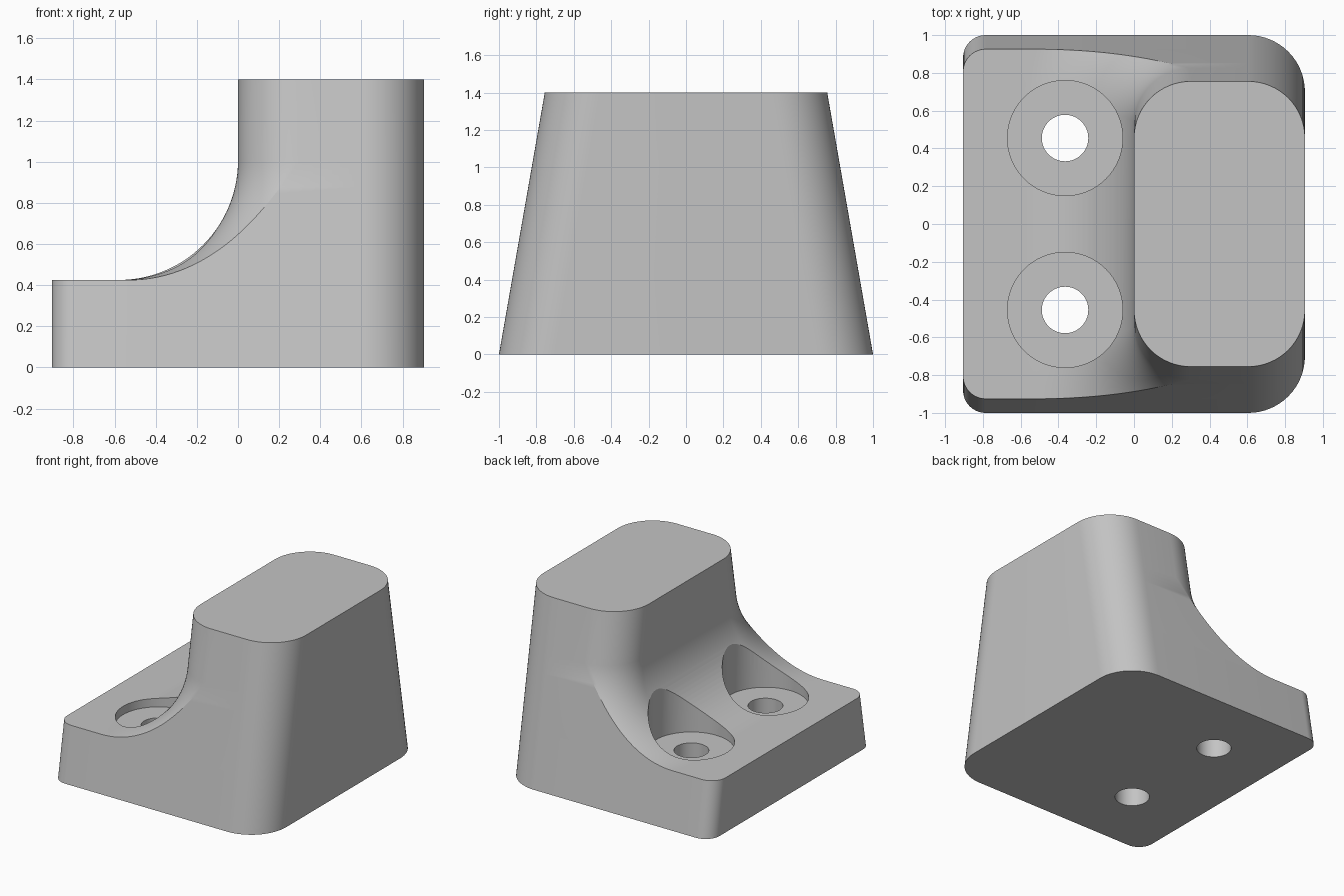
import bpy, bmesh, math
from math import cos, sin, pi, radians

cube = bpy.data.objects.get("Cube")
if cube:
    bpy.data.objects.remove(cube, do_unlink=True)

HALF_X = 0.905      # half length
HEIGHT = 1.4
PLATE_Z = 0.425     # top of the mounting plate
CORNER = 0.3        # upright corner radius
PLATE_CORNER = 0.12
FILLET = 0.58
SEG = 16

grey = bpy.data.materials.new("plain grey")
grey.use_nodes = True
colour = (0.55, 0.55, 0.55, 1)
grey.diffuse_color = colour
grey.node_tree.nodes["Principled BSDF"].inputs["Base Color"].default_value = colour


def half_width(z):
    return 1 - 0.175 * z


def arc(cx, cy, r, a0, a1):
    steps = [a0 + (a1 - a0) * i / SEG for i in range(SEG + 1)]
    return [(cx + r * cos(a), cy + r * sin(a)) for a in steps]


def outline(z, flare=None):
    """Plate outline, or the upright's outline widened by the fillet flare."""
    h = half_width(z)
    right = arc(HALF_X - CORNER, h - CORNER, CORNER, 0, pi / 2)
    if flare is None:
        left = arc(PLATE_CORNER - HALF_X, h - PLATE_CORNER, PLATE_CORNER, pi / 2, pi)
    else:
        r = CORNER + flare
        left = arc(CORNER, h - CORNER, r, pi - math.asin(min(1, CORNER / r)), pi)
    half = right + left
    return [(x, y, z) for x, y in half] + [(x, -y, z) for x, y in reversed(half)]


# Tapered body: plate, concave fillet and upright, lofted from outlines
rings = [outline(0), outline(PLATE_Z)]
for i in range(29):
    t = pi / 2 * i / 28
    rings.append(outline(PLATE_Z + FILLET * (1 - cos(t)), FILLET * (1 - sin(t))))
rings.append(outline(HEIGHT, 0))

bm = bmesh.new()
loops = [[bm.verts.new(p) for p in ring] for ring in rings]
count = len(loops[0])
for low, high in zip(loops, loops[1:]):
    for i in range(count):
        j = (i + 1) % count
        bm.faces.new((low[i], low[j], high[j], high[i]))
bm.faces.new(loops[0][::-1])
bm.faces.new(loops[-1])
bmesh.ops.remove_doubles(bm, verts=bm.verts, dist=0.0002)
bmesh.ops.recalc_face_normals(bm, faces=bm.faces)
mesh = bpy.data.meshes.new("bracket_body")
bm.to_mesh(mesh)
bm.free()
body = bpy.data.objects.new("bracket_body", mesh)
bpy.context.collection.objects.link(body)
mesh.materials.append(grey)


def cut_round(radius, z0, z1, y):
    """Cut an upright cylinder out of the body."""
    bpy.ops.mesh.primitive_cylinder_add(vertices=64, radius=radius, depth=z1 - z0,
                                        location=(-0.365, y, (z0 + z1) / 2))
    cutter = bpy.context.object
    cutter.name = "hole_cutter"
    cutter.hide_render = True
    cutter.data.materials.append(grey)
    mod = body.modifiers.new("hole", 'BOOLEAN')
    mod.operation = 'DIFFERENCE'
    mod.solver = 'EXACT'
    mod.object = cutter
    bpy.ops.object.select_all(action='DESELECT')
    bpy.context.view_layer.objects.active = body
    body.select_set(True)
    bpy.ops.object.modifier_apply(modifier=mod.name)
    bpy.data.objects.remove(cutter, do_unlink=True)


# Two counterbored screw holes
for y in (-0.455, 0.455):
    cut_round(0.305, 0.36, 1.1, y)
    cut_round(0.123, -0.1, 0.6, y)

bpy.ops.object.shade_smooth_by_angle(angle=radians(20))
